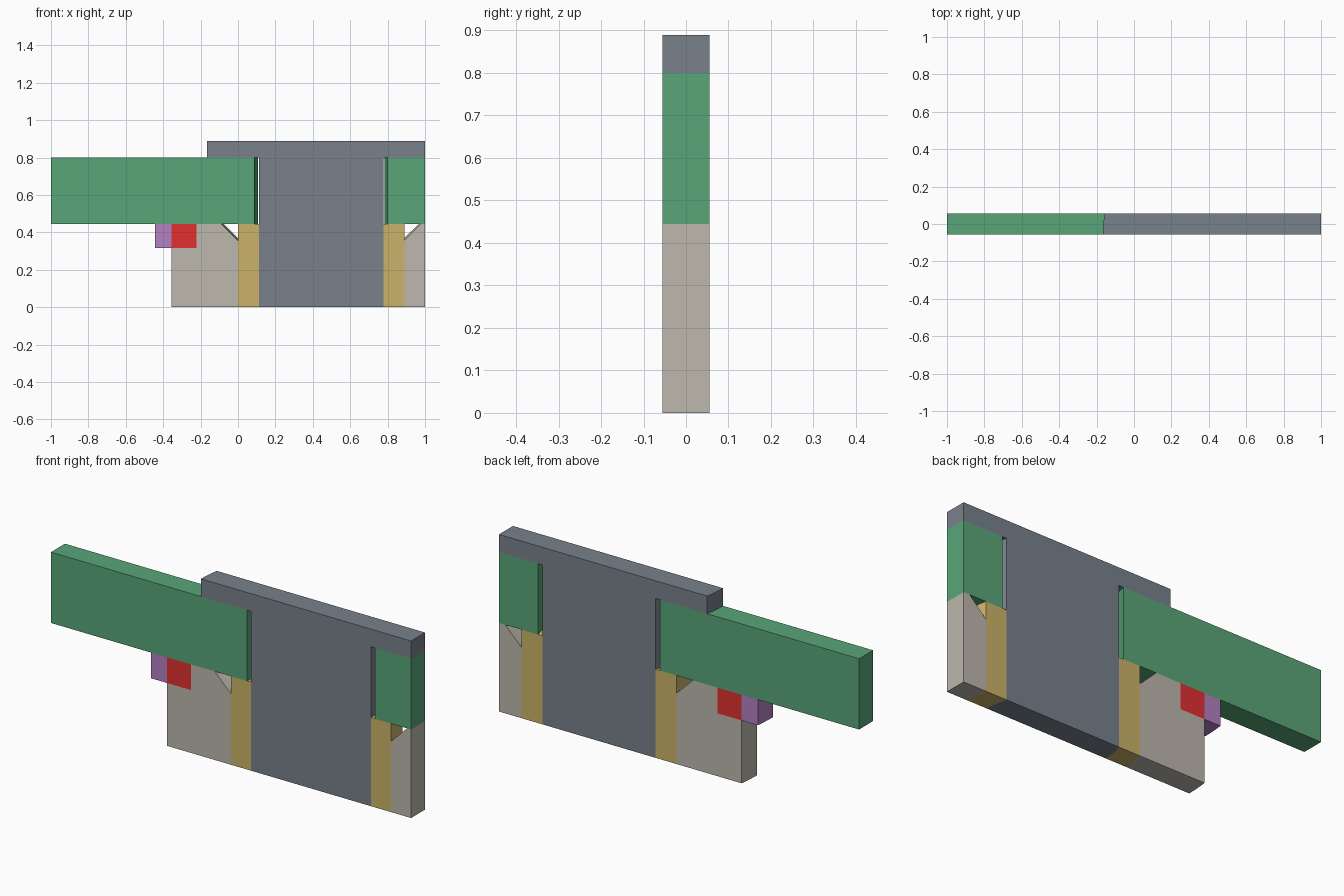
import bpy, bmesh, math

if "Cube" in bpy.data.objects:
    bpy.data.objects.remove(bpy.data.objects["Cube"])

# Thin slice of a round seal assembly: the axis lies in the front cut plane
U = 1 / 9                      # base unit
CX, Y0, DEPTH, STEPS = 4 * U, -U / 2, U, 4
FLAT = 'flat'                  # radius marker: flat outer end at x = -1 or 1


def material(name, rgb):
    m = bpy.data.materials.new(name)
    m.diffuse_color = (*rgb, 1)
    m.use_nodes = True
    m.node_tree.nodes["Principled BSDF"].inputs["Base Color"].default_value = m.diffuse_color
    return m


def section_x(side, r, d):
    """x of radius r in the slice plane at distance d from the axis."""
    if r == FLAT:
        return side
    return CX + side * math.sqrt((r * U) ** 2 - d * d)


def slice_part(name, points, mat):
    """Loft a (side, radius, z) profile through the depth of the slice."""
    bm = bmesh.new()
    rings = []
    for i in range(STEPS + 1):
        d = DEPTH * i / STEPS
        rings.append([bm.verts.new((section_x(s, r, d), Y0 + d, z * U))
                      for s, r, z in points])
    n = len(points)
    for a, b in zip(rings, rings[1:]):
        for k in range(n):
            bm.faces.new((a[k], a[(k + 1) % n], b[(k + 1) % n], b[k]))
    bm.faces.new(rings[0])
    bm.faces.new(rings[-1])
    bmesh.ops.recalc_face_normals(bm, faces=bm.faces)
    mesh = bpy.data.meshes.new(name)
    bm.to_mesh(mesh)
    bm.free()
    ob = bpy.data.objects.new(name, mesh)
    bpy.context.collection.objects.link(ob)
    mesh.materials.append(mat)
    bpy.ops.object.select_all(action='DESELECT')
    ob.select_set(True)
    bpy.context.view_layer.objects.active = ob
    bpy.ops.object.shade_smooth_by_angle()


def one_side(name, side, profile, mat):
    slice_part(name, [(side, r, z) for r, z in profile], mat)


def rect(r0, r1, z0, z1):
    return [(r0, z0), (r1, z0), (r1, z1), (r0, z1)]


steel = material('steel', (0.19, 0.22, 0.26))
green = material('green', (0.10, 0.38, 0.19))
brass = material('brass', (0.60, 0.45, 0.14))
body = material('body', (0.51, 0.48, 0.42))
red = material('red', (0.75, 0.03, 0.03))
purple = material('purple', (0.45, 0.22, 0.53))

# Plunger: stem with a wide cap
slice_part('plunger', [(-1, 3, 0), (1, 3, 0), (1, 3, 7.2), (1, FLAT, 7.2),
                       (1, FLAT, 8), (-1, 5.5, 8), (-1, 5.5, 7.2),
                       (-1, 3, 7.2)], steel)

# Plate and sleeve on both sides of the stem
for side, label in ((-1, 'left'), (1, 'right')):
    one_side('plate_' + label, side, rect(3.2, FLAT, 4, 7.2), green)
    one_side('sleeve_' + label, side, rect(3, 4, 0, 4), brass)

# Housing: chamfered inner edge, seal groove on the left
one_side('housing_left', -1, [(4, 0), (7.2, 0), (7.2, 2.84), (6, 2.84),
                              (6, 4), (4.8, 4), (4, 3.2)], body)
one_side('housing_right', 1, [(4, 0), (FLAT, 0), (FLAT, 4), (4.8, 4),
                              (4, 3.2)], body)

# Seal ring and its retainer
one_side('seal_ring', -1, rect(6, 7.2, 2.84, 4), red)
one_side('retainer_ring', -1, rect(7.2, 8, 2.84, 4), purple)
